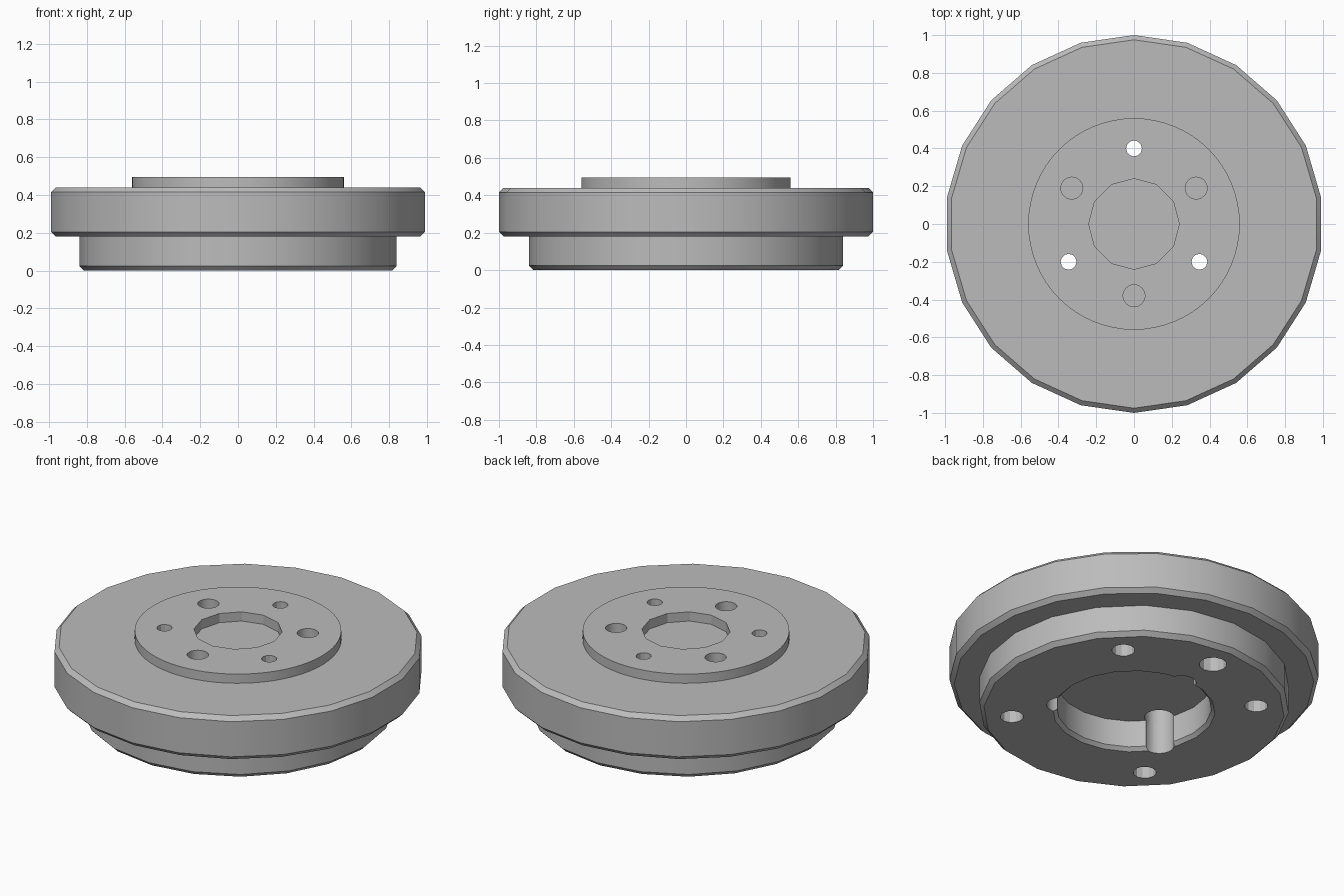
import bpy, bmesh, math

cube = bpy.data.objects.get("Cube")
if cube:
    bpy.data.objects.remove(cube, do_unlink=True)

# One plain grey metal
metal = bpy.data.materials.new("grey_metal")
metal.use_nodes = True
GREY = (0.5, 0.5, 0.5, 1.0)
metal.diffuse_color = GREY
metal.node_tree.nodes["Principled BSDF"].inputs["Base Color"].default_value = GREY


def turned(name, profile, sides, x=0.0, y=0.0):
    """Closed solid from (radius, z) pairs, with one corner facing +y."""
    bm = bmesh.new()
    rings = []
    for r, z in profile:
        angles = [math.pi / 2 + math.tau * i / sides for i in range(sides)]
        rings.append([bm.verts.new((x + r * math.cos(a), y + r * math.sin(a), z))
                      for a in angles])
    for low, high in zip(rings, rings[1:]):
        for i in range(sides):
            j = (i + 1) % sides
            bm.faces.new((low[i], low[j], high[j], high[i]))
    bm.faces.new(rings[0][::-1])
    bm.faces.new(rings[-1])
    mesh = bpy.data.meshes.new(name)
    bm.to_mesh(mesh)
    bm.free()
    mesh.materials.append(metal)
    obj = bpy.data.objects.new(name, mesh)
    bpy.context.collection.objects.link(obj)
    return obj


def select(obj):
    bpy.ops.object.select_all(action='DESELECT')
    obj.select_set(True)
    bpy.context.view_layer.objects.active = obj


def cut(target, profile, sides, radius=0.0, angle=90.0):
    """Cut a turned shape out of a part at a polar position."""
    a = math.radians(angle)
    cutter = turned("cutter", profile, sides, radius * math.cos(a), radius * math.sin(a))
    cutter.hide_render = True
    mod = target.modifiers.new("cut", 'BOOLEAN')
    mod.operation = 'DIFFERENCE'
    mod.solver = 'EXACT'
    mod.object = cutter
    select(target)
    bpy.ops.object.modifier_apply(modifier=mod.name)
    bpy.data.objects.remove(cutter, do_unlink=True)


BASE_TOP, RIM_TOP, HUB_TOP, BEVEL = 0.18, 0.44, 0.495, 0.025

# Lower disc, wide rim and raised hub ring
base = turned("lower_disc", [(0.815, 0), (0.84, BEVEL), (0.84, BASE_TOP)], 20)
rim = turned("outer_rim", [(0.975, BASE_TOP), (1, BASE_TOP + BEVEL),
                           (1, RIM_TOP - BEVEL), (0.975, RIM_TOP)], 22)
hub = turned("hub_ring", [(0.56, RIM_TOP), (0.56, HUB_TOP)], 64)

# Central openings: shallow on top, wide and chamfered underneath
cut(hub, [(0.24, 0.4), (0.24, 0.6)], 12)
cut(base, [(0.46, -0.02), (0.42, 0.02), (0.42, 0.3)], 20)

# Three through holes, counterbored from below, with blind holes between them
for angle in (90, 210, 330):
    for part in (hub, rim):
        cut(part, [(0.042, -0.1), (0.042, 0.6)], 12, 0.4, angle)
        cut(part, [(0.058, 0.34), (0.058, 0.6)], 24, 0.38, angle + 60)
    for part in (base, rim):
        cut(part, [(0.08, -0.1), (0.08, 0.32)], 20, 0.4, angle)

# Four bolt holes and one larger locating hole in the lower disc
for angle in (45, 135, 225, 315):
    cut(base, [(0.063, -0.1), (0.063, 0.3)], 12, 0.665, angle)
cut(base, [(0.075, -0.1), (0.075, 0.3)], 12, 0.665, 90)

# Smooth the round walls, keep the corners crisp
for part in (base, rim, hub):
    select(part)
    bpy.ops.object.shade_smooth_by_angle(angle=math.radians(28))
